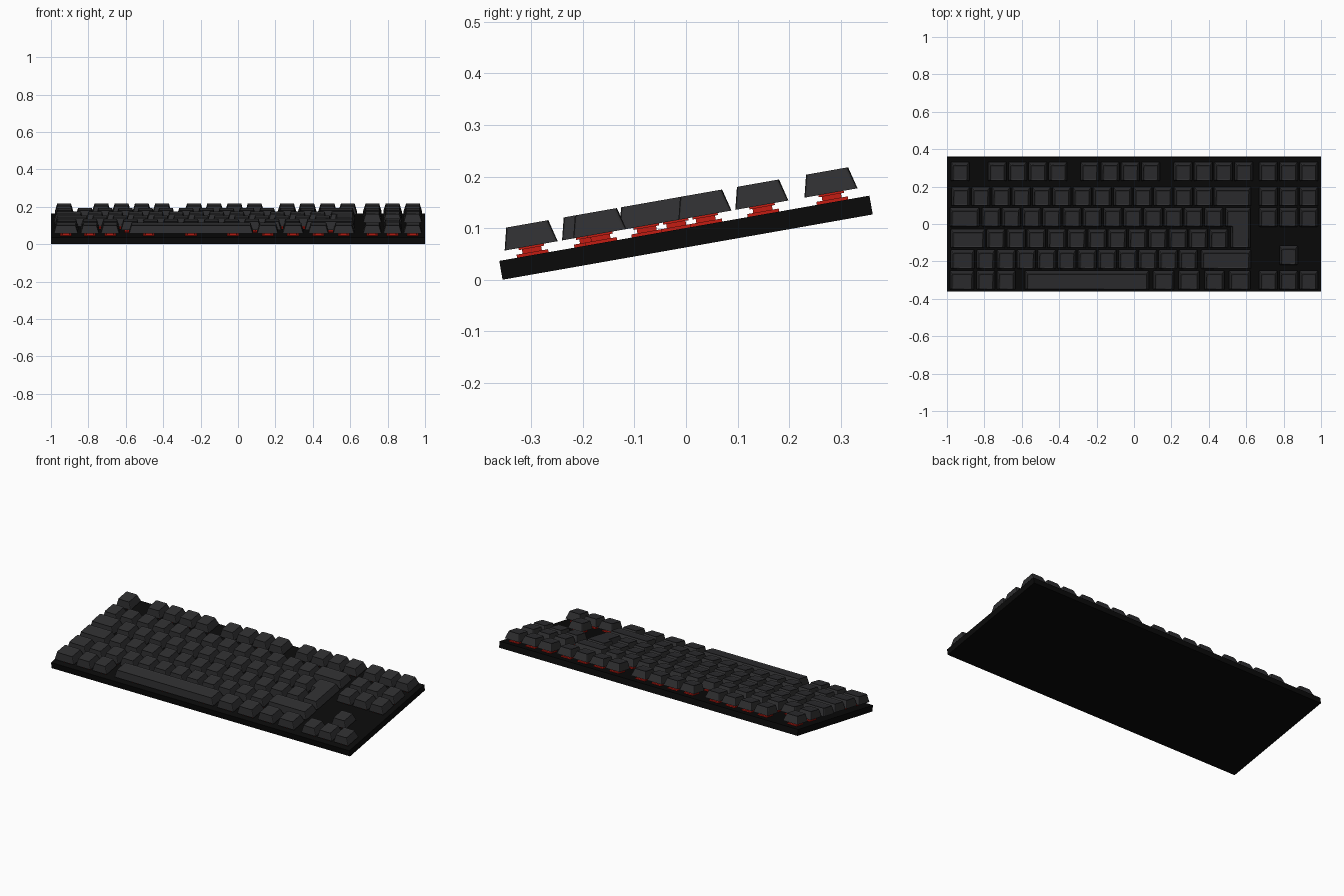
import bpy, bmesh, math
from mathutils import Matrix

if "Cube" in bpy.data.objects:
    bpy.data.objects.remove(bpy.data.objects["Cube"])

# Everything is laid out flat, then tilted 10 degrees
TILT = Matrix.Translation((0, 0, 0.0627)) @ Matrix.Rotation(math.radians(10), 4, 'X')
CASE_TOP, CAP_LOW, CAP_HIGH = 0.037, 0.055, 0.098
KEY_W, KEY_D = 0.099, 0.1045
PITCH = 0.1082


def material(name, rgb):
    m = bpy.data.materials.new(name)
    m.diffuse_color = (*rgb, 1)
    m.use_nodes = True
    m.node_tree.nodes["Principled BSDF"].inputs["Base Color"].default_value = m.diffuse_color
    return m


CAP = material("cap_charcoal", (0.028, 0.028, 0.030))
BLACK = material("case_black", (0.003, 0.003, 0.003))
RED = material("switch_red", (0.55, 0.012, 0.006))


def finish(bm, name, mat):
    bmesh.ops.recalc_face_normals(bm, faces=bm.faces)
    bm.transform(TILT)
    me = bpy.data.meshes.new(name)
    bm.to_mesh(me)
    bm.free()
    me.materials.append(mat)
    ob = bpy.data.objects.new(name, me)
    bpy.context.collection.objects.link(ob)
    return ob


def add_box(bm, x0, x1, y0, y1, z0, z1):
    m = Matrix.Translation(((x0 + x1) / 2, (y0 + y1) / 2, (z0 + z1) / 2)) @ \
        Matrix.Diagonal((x1 - x0, y1 - y0, z1 - z0, 1))
    bmesh.ops.create_cube(bm, size=1, matrix=m)


def inset(poly, dx, dy):
    # inset of a counter-clockwise outline with axis-aligned edges
    out = []
    for i, (x, y) in enumerate(poly):
        for a, b in ((poly[i - 1], poly[i]), (poly[i], poly[(i + 1) % len(poly)])):
            if abs(a[1] - b[1]) < 1e-6:
                y += math.copysign(dy, b[0] - a[0])
            else:
                x -= math.copysign(dx, b[1] - a[1])
        out.append((x, y))
    return out


def add_cap(bm, poly):
    # tapered cap with a shallow dished top
    levels = [(poly, CAP_LOW),
              (inset(poly, 0.013, 0.0115), CAP_HIGH),
              (inset(poly, 0.019, 0.0175), CAP_HIGH - 0.003)]
    rings = [[bm.verts.new((x, y, z)) for x, y in p] for p, z in levels]
    n = len(poly)
    for lo, hi in zip(rings, rings[1:]):
        for i in range(n):
            j = (i + 1) % n
            bm.faces.new((lo[i], lo[j], hi[j], hi[i]))
    bm.faces.new(rings[0][::-1])
    bm.faces.new(rings[-1])
    corners = [bm.edges.get((lo[i], hi[i])) for lo, hi in zip(rings, rings[1:]) for i in range(n)]
    bmesh.ops.bevel(bm, geom=corners, offset=0.005, segments=2, profile=0.5, affect='EDGES')


switches = bmesh.new()


def add_switch(x, y):
    for half, z0, z1 in ((0.031, CASE_TOP - 0.002, 0.043), (0.019, 0.043, 0.051), (0.025, 0.051, 0.056)):
        add_box(switches, x - half, x + half, y - half, y + half, z0, z1)


def run(first, count):
    # a run of single-width keys as (left, right) spans
    return [(first + i * PITCH - KEY_W / 2, first + i * PITCH + KEY_W / 2) for i in range(count)]


NAV = run(0.718, 3)
ROWS = {
    "function_row": (0.295, run(-0.93, 1) + run(-0.731, 4) + run(-0.236, 4) + run(0.262, 4) + NAV),
    "number_row": (0.159, run(-0.927, 13) + [(0.427, 0.626)] + NAV),
    "upper_letter_row": (0.047, [(-0.985, -0.827)] + run(-0.764, 12) + NAV),
    "home_letter_row": (-0.069, [(-0.98, -0.796)] + run(-0.738, 12)),
    "lower_letter_row": (-0.182, [(-0.98, -0.853)] + run(-0.792, 11) + [(0.358, 0.626)]),
    "bottom_row": (-0.295, [(-0.985, -0.855)] + run(-0.792, 2) + [(-0.583, 0.08), (0.102, 0.215),
                   (0.238, 0.35), (0.376, 0.484), (0.508, 0.622)] + NAV),
    "up_arrow_key": (-0.160, run(0.718 + PITCH, 1)),
}

# Key caps and their switches, row by row
for name, (y, spans) in ROWS.items():
    bm = bmesh.new()
    h = KEY_D / 2
    for x0, x1 in spans:
        add_cap(bm, [(x0, y - h), (x1, y - h), (x1, y + h), (x0, y + h)])
        mid = (x0 + x1) / 2
        offsets = (-0.225, 0, 0.225) if x1 - x0 > 0.4 else (0,)
        for o in offsets:
            add_switch(mid + o, y)
    finish(bm, name, CAP)

# L-shaped enter key
bm = bmesh.new()
top, step, low = 0.047 + KEY_D / 2, 0.047 - KEY_D / 2, -0.069 - KEY_D / 2
add_cap(bm, [(0.515, low), (0.624, low), (0.624, top), (0.488, top), (0.488, step), (0.515, step)])
finish(bm, "enter_key", CAP)
add_switch(0.568, -0.011)

finish(switches, "switches", RED)

# Case slab
bm = bmesh.new()
add_box(bm, -1, 1, -0.361, 0.3675, 0, CASE_TOP)
finish(bm, "case", BLACK)
